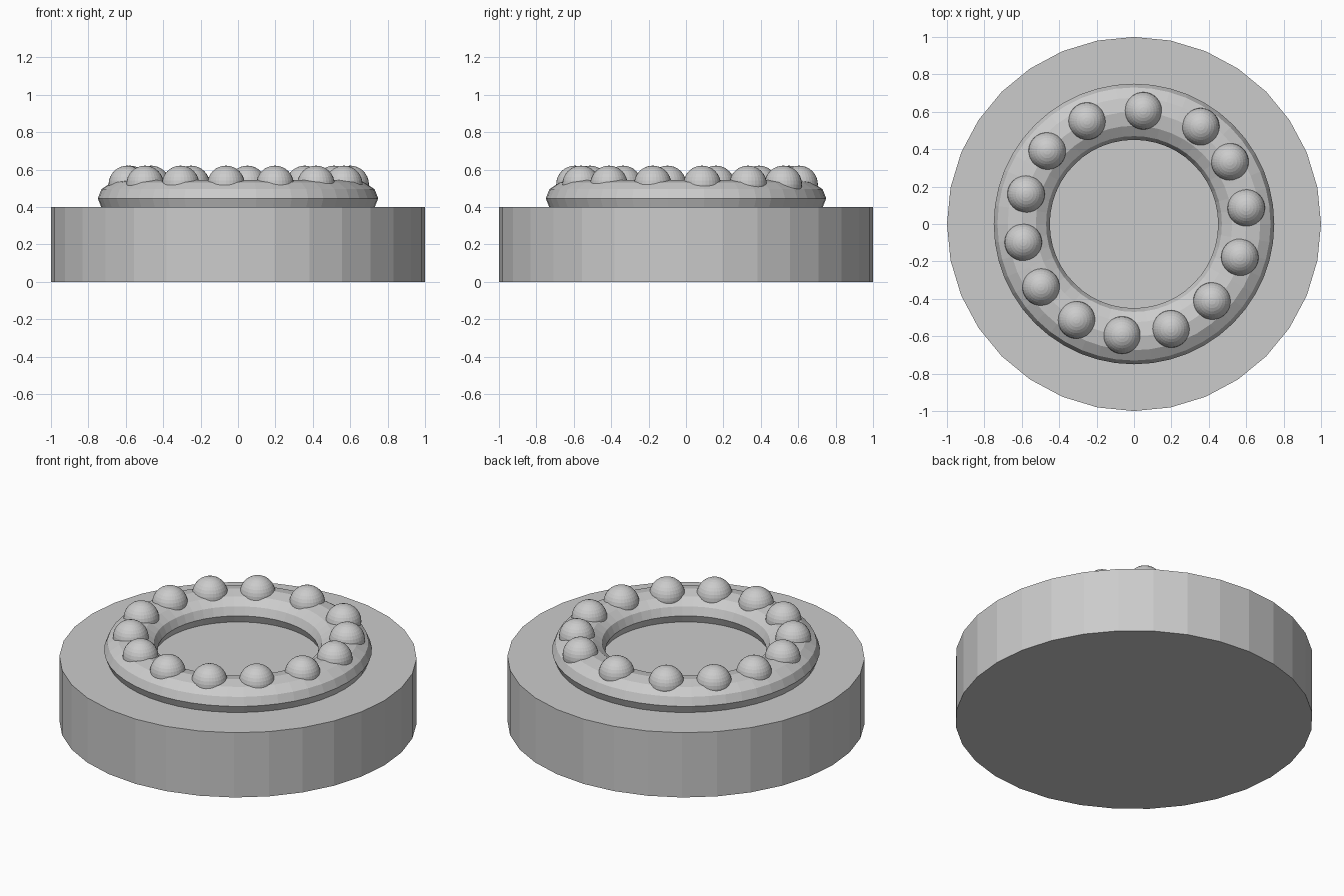
import bpy

if "Cube" in bpy.data.objects:
    bpy.data.objects.remove(bpy.data.objects["Cube"])

# round base
bpy.ops.mesh.primitive_cylinder_add(vertices=32, radius=1, depth=0.4, location=(0, 0, 0.2))
bpy.context.object.name = "base"

# flattened ring on the base
bpy.ops.mesh.primitive_torus_add(major_radius=0.6, minor_radius=0.15,
                                 major_segments=48, minor_segments=12,
                                 location=(0, 0, 0.446))
ring = bpy.context.object
ring.name = "ring"
ring.scale.z = 0.66

# balls set by hand around the ring
BALLS = [(0.05, 0.605), (0.357, 0.52), (0.513, 0.332), (0.60, 0.086),
         (0.566, -0.178), (0.417, -0.412), (0.198, -0.561), (-0.064, -0.594),
         (-0.307, -0.513), (-0.497, -0.337), (-0.592, -0.098), (-0.577, 0.16),
         (-0.464, 0.39), (-0.251, 0.55)]
for i, (x, y) in enumerate(BALLS):
    bpy.ops.mesh.primitive_uv_sphere_add(segments=32, ring_count=16, radius=0.1,
                                         location=(x, y, 0.521))
    bpy.context.object.name = f"ball_{i + 1}"
